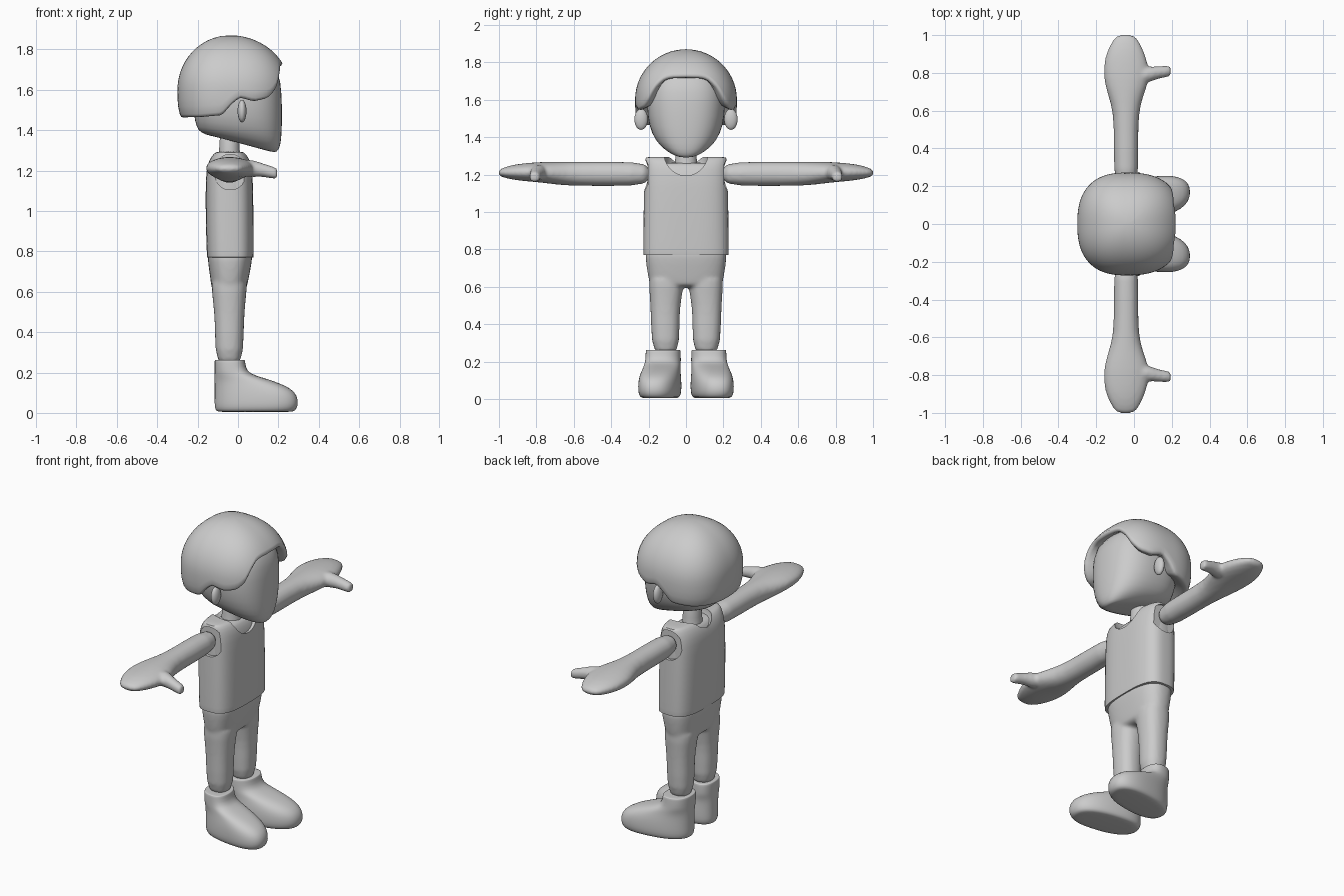
import bpy, bmesh
from math import cos, sin, pi, radians

if "Cube" in bpy.data.objects:
    bpy.data.objects.remove(bpy.data.objects["Cube"])

SEG = 28


def unit(n):
    """Unit superellipse outline; n=2 is round, larger is boxier."""
    pts = []
    for i in range(SEG):
        a = 2 * pi * (i + .5) / SEG
        r = (abs(cos(a)) ** n + abs(sin(a)) ** n) ** (-1 / n)
        pts.append((r * cos(a), r * sin(a)))
    return pts


def level(z, xb, xf, ry, cy=0, n=2.4, zb=None, splay=0):
    """Horizontal ring from xb to xf; zb tilts its back end."""
    zb = z if zb is None else zb
    out = []
    for u, v in unit(n):
        x = (xb + xf) / 2 + u * (xf - xb) / 2
        out.append((x, cy + v * ry + splay * (x + .04), zb + (z - zb) * (u + 1) / 2))
    return out


def upright(y, xb, xf, z0, z1, n=2.1):
    """Ring across an arm."""
    return [((xb + xf) / 2 + u * (xf - xb) / 2, y, (z0 + z1) / 2 + v * (z1 - z0) / 2)
            for u, v in unit(n)]


def make(name, bm):
    bmesh.ops.recalc_face_normals(bm, faces=bm.faces)
    for f in bm.faces:
        f.smooth = True
    me = bpy.data.meshes.new(name)
    bm.to_mesh(me)
    bm.free()
    ob = bpy.data.objects.new(name, me)
    bpy.context.collection.objects.link(ob)
    return ob


def loft(name, lofts, subsurf=1, fuse=False):
    """Skin each list of rings; optionally fuse them into one soft form."""
    bm = bmesh.new()
    for rings in lofts:
        vs = [[bm.verts.new(p) for p in r] for r in rings]
        for a, b in zip(vs, vs[1:]):
            for i in range(SEG):
                j = (i + 1) % SEG
                bm.faces.new((a[i], a[j], b[j], b[i]))
        bm.faces.new(vs[0])
        bm.faces.new(vs[-1])
    ob = make(name, bm)
    if subsurf:
        ob.modifiers.new("round", 'SUBSURF').levels = subsurf
        ob.modifiers["round"].render_levels = subsurf
    if fuse:
        m = ob.modifiers.new("fuse", 'REMESH')
        m.mode, m.voxel_size, m.use_smooth_shade = 'VOXEL', .01, True
        m = ob.modifiers.new("soften", 'SMOOTH')
        m.factor, m.iterations = .5, 6
    return ob


def ball(name, loc, size):
    bm = bmesh.new()
    bmesh.ops.create_uvsphere(bm, u_segments=24, v_segments=16, radius=1)
    bmesh.ops.scale(bm, vec=size, verts=bm.verts)
    bmesh.ops.translate(bm, vec=loc, verts=bm.verts)
    return make(name, bm)


# head: rings tilt along the jaw, then level out
loft("head", [[level(z, xb, xf, ry, n=2.6, zb=zb) for z, zb, xb, xf, ry in (
    (1.288, 1.370, -.11, .175, .06), (1.292, 1.372, -.14, .192, .085),
    (1.315, 1.388, -.185, .208, .125), (1.36, 1.412, -.205, .215, .165),
    (1.45, 1.475, -.22, .219, .2), (1.58, 1.58, -.225, .217, .212),
    (1.70, 1.70, -.2, .205, .2), (1.79, 1.79, -.12, .12, .12))]])
for s, side in ((1, "left"), (-1, "right")):
    ball(side + "_ear", (.02, .24 * s, 1.495), (.022, .036, .056))

# hair: dome whose lower edge follows a wavy hairline
LINE = [(0, 1.717), (18, 1.715), (26, 1.705), (35, 1.66), (41, 1.6), (50, 1.558),
        (64, 1.543), (79, 1.563), (88, 1.53), (99, 1.475), (125, 1.465), (180, 1.463)]


def hairline(deg):
    for (a, za), (b, zb) in zip(LINE, LINE[1:]):
        if deg <= b:
            return za + (zb - za) * (deg - a) / (b - a)
    return LINE[-1][1]


def hair_column(deg):
    t = radians(deg)
    d = abs((deg + 180) % 360 - 180)
    b = sum(hairline(min(180, abs(d + k))) for k in (-2, 0, 2)) / 3
    front = .298 if cos(t) > 0 else .26
    r = (abs(cos(t) / front) ** 2.5 + abs(sin(t) / .272) ** 2.5) ** -.4

    def scale(z):
        if z > 1.6:
            return max(0, 1 - ((z - 1.6) / .27) ** 2) ** .5
        return 1 - .07 * ((1.6 - z) / .14) ** 3
    rows = [(z, scale(z)) for z in (1.87 - (1.855 - b) * (k / 16) ** 1.6 for k in range(1, 17))]
    e = scale(b + .015)
    rows += [(b + .003, e * .975), (b, e * .93), (b + .01, e * .84), (b + .03, e * .7)]
    return [(-.04 + q * r * cos(t), q * r * sin(t), z) for z, q in rows]


bm = bmesh.new()
N = 96
cols = [[bm.verts.new(p) for p in hair_column(360 * i / N)] for i in range(N)]
crown = bm.verts.new((-.04, 0, 1.87))
for i in range(N):
    a, b = cols[i], cols[(i + 1) % N]
    bm.faces.new((crown, a[0], b[0]))
    for k in range(len(a) - 1):
        bm.faces.new((a[k], a[k + 1], b[k + 1], b[k]))
make("hair", bm)

# neck and chest that show inside the collar
loft("neck", [[level(z, -.045 - r, -.04 + r, r * 1.15, n=2) for z, r in
               ((1.18, .06), (1.25, .055), (1.28, .048), (1.42, .048))]])
loft("chest", [[level(z, xb, xf, ry, n=3.2) for z, xb, xf, ry in (
    (.85, -.14, .06, .21), (1.12, -.145, .06, .208), (1.2, -.135, .052, .205),
    (1.25, -.11, .03, .19), (1.265, -.09, .01, .15))]])

# sleeveless shirt with collar and arm openings cut out
shirt = loft("shirt", [[level(z, xb, xf, ry, n=3.4) for z, xb, xf, ry in (
    (.77, -.15, .073, .224), (.77, -.153, .076, .227), (.775, -.154, .077, .228),
    (.95, -.16, .077, .227), (1.15, -.161, .074, .224), (1.23, -.153, .068, .222),
    (1.275, -.13, .05, .219), (1.293, -.11, .03, .214), (1.294, -.09, .01, .2))]])
cutters = [ball("collar_cutter", (.0, 0, 1.3), (.16, .118, .118))]
for s in (1, -1):
    cutters.append(loft("armhole_cutter", [[upright(y * s, -.117, .041, 1.105, 1.28)
                                            for y in (.204, .3)]], subsurf=0))
for c in cutters:
    m = shirt.modifiers.new("opening", 'BOOLEAN')
    m.operation, m.solver, m.object = 'DIFFERENCE', 'EXACT', c
    c.hide_render = True
    c.hide_set(True)
shirt.modifiers.new("crisp", 'EDGE_SPLIT').split_angle = radians(40)

# trousers: hips and two legs fused
hips = [level(z, xb, xf, ry, n=2.8) for z, xb, xf, ry in (
    (.82, -.15, .07, .215), (.77, -.152, .073, .219), (.68, -.139, .056, .207),
    (.62, -.131, .043, .195), (.595, -.126, .035, .18))]
legs = [[level(z, xb, xf, ry, cy * s) for z, xb, xf, cy, ry in (
    (.68, -.135, .05, .105, .098), (.6, -.13, .042, .105, .092),
    (.5, -.117, .032, .111, .079), (.4, -.114, .028, .111, .076),
    (.22, -.111, .025, .108, .072))] for s in (1, -1)]
loft("trousers", [hips] + legs, fuse=True)

for s, side in ((1, "left"), (-1, "right")):
    # shoe with its toe turned out a little
    loft(side + "_shoe", [[level(z, xb, xf, ry, .122 * s, 2.5, splay=.14 * s)
                           for z, xb, xf, ry in (
        (.004, -.095, .265, .08), (.008, -.108, .28, .098), (.03, -.116, .296, .108),
        (.065, -.116, .298, .11), (.105, -.116, .283, .108), (.135, -.116, .235, .103),
        (.16, -.116, .17, .098), (.185, -.116, .085, .095), (.205, -.116, .042, .094),
        (.255, -.116, .035, .092), (.262, -.115, .034, .091), (.262, -.108, .027, .084))]])

    # arm, mitten hand and thumb fused
    arm = [upright(y * s, *r) for y, *r in (
        (.17, -.107, .023, 1.139, 1.268), (.4, -.107, .023, 1.139, 1.268),
        (.59, -.107, .023, 1.139, 1.268), (.68, -.138, .05, 1.144, 1.268),
        (.77, -.163, .085, 1.157, 1.268), (.86, -.16, .073, 1.164, 1.261),
        (.93, -.138, .047, 1.173, 1.252), (.985, -.107, .018, 1.186, 1.234),
        (1.003, -.085, -.005, 1.197, 1.222))]
    thumb = [[(x, s * (y + u * r), z + v * r) for u, v in unit(2)] for x, y, z, r in (
        (.02, .785, 1.213, .045), (.075, .79, 1.21, .043), (.115, .8, 1.205, .034),
        (.17, .808, 1.19, .031), (.192, .81, 1.186, .028), (.195, .81, 1.186, .022))]
    loft(side + "_arm", [arm, thumb], fuse=True)
